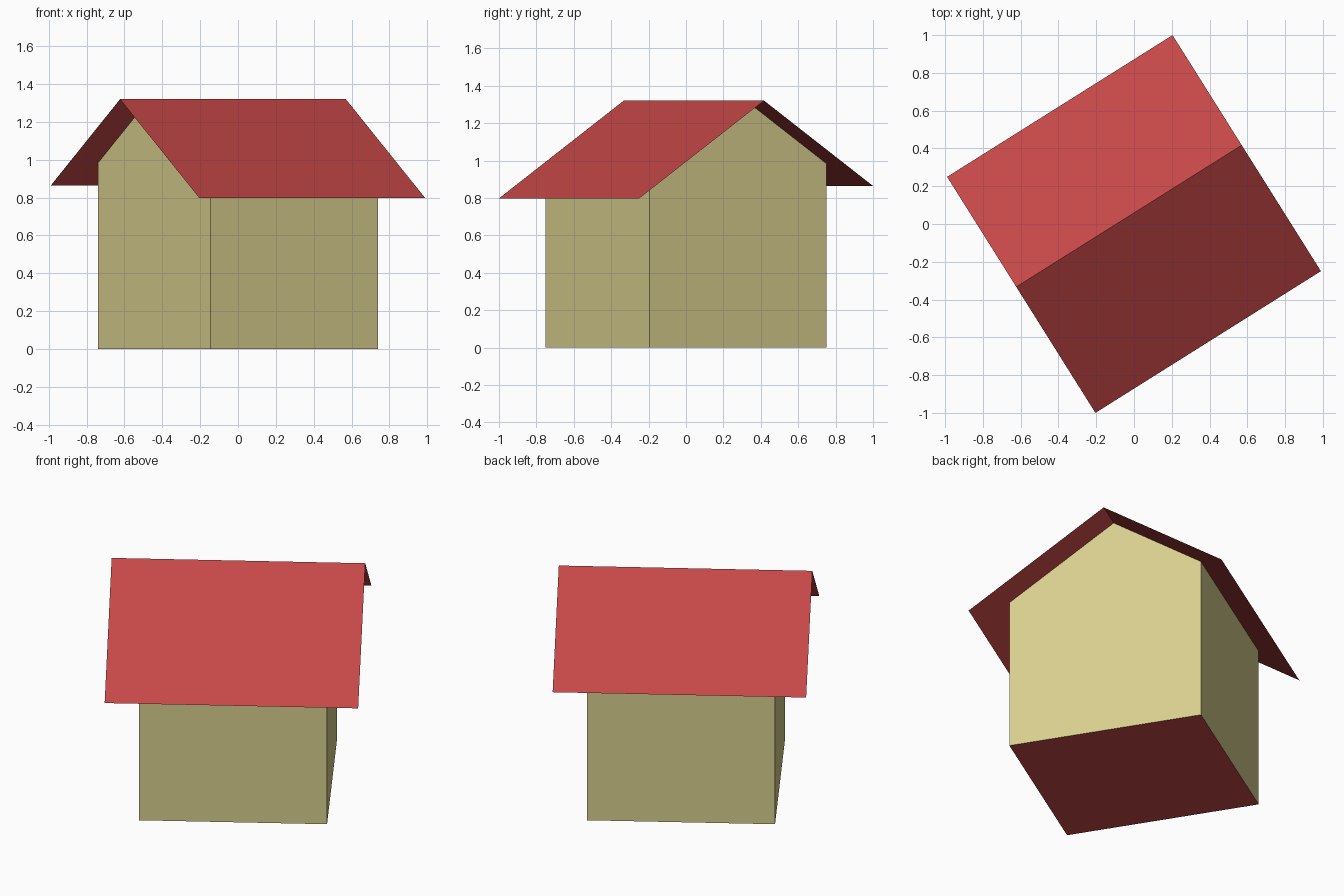
import bpy
import bmesh
import math

if "Cube" in bpy.data.objects:
    bpy.data.objects.remove(bpy.data.objects["Cube"], do_unlink=True)

# Main dimensions, in the turned frame of the house
TURN = math.radians(32.15)
RIDGE_Y, RIDGE_Z = 0.05, 1.32
SLOPE = 0.663
WALL_X, WALL_Y = 0.523, 0.559
ROOF_X, ROOF_Y = 0.705, 0.738


def material(name, color):
    mat = bpy.data.materials.new(name)
    mat.use_nodes = True
    mat.diffuse_color = color
    mat.node_tree.nodes["Principled BSDF"].inputs["Base Color"].default_value = color
    return mat


def roof_height(y):
    return RIDGE_Z - SLOPE * abs(y - RIDGE_Y)


def extrude_profile(name, profile, half, mat, closed=False, caps=False):
    """Sweep a (y, z) profile along x into a sheet or shell, turned about z."""
    bm = bmesh.new()
    near = [bm.verts.new((-half, y, z)) for y, z in profile]
    far = [bm.verts.new((half, y, z)) for y, z in profile]
    count = len(profile)
    for i in range(count if closed else count - 1):
        j = (i + 1) % count
        bm.faces.new((near[i], far[i], far[j], near[j]))
    if caps:
        bm.faces.new(near)
        bm.faces.new(far[::-1])
    mesh = bpy.data.meshes.new(name)
    mesh.materials.append(mat)
    # Slopes under the roof sheet are left open
    if caps:
        bm.normal_update()
        hidden = [f for f in bm.faces if f.normal.z > 0.1]
        bmesh.ops.delete(bm, geom=hidden, context="FACES_ONLY")
    bm.to_mesh(mesh)
    bm.free()
    obj = bpy.data.objects.new(name, mesh)
    obj.rotation_euler.z = TURN
    bpy.context.collection.objects.link(obj)
    return obj


red = material("roof red", (0.565, 0.063, 0.063, 1))
cream = material("wall cream", (0.687, 0.624, 0.27, 1))

# Walls with gable ends, and a red floor
walls = extrude_profile(
    "walls",
    [(-WALL_Y, 0), (-WALL_Y, roof_height(-WALL_Y)), (RIDGE_Y, RIDGE_Z),
     (WALL_Y, roof_height(WALL_Y)), (WALL_Y, 0)],
    WALL_X, cream, closed=True, caps=True)
walls.data.materials.append(red)
for face in walls.data.polygons:
    face.material_index = 1 if face.normal.z < -0.5 else 0

# Thin overhanging roof with an off-centre ridge
extrude_profile(
    "roof",
    [(-ROOF_Y, roof_height(-ROOF_Y)), (RIDGE_Y, RIDGE_Z),
     (ROOF_Y, roof_height(ROOF_Y))],
    ROOF_X, red)
